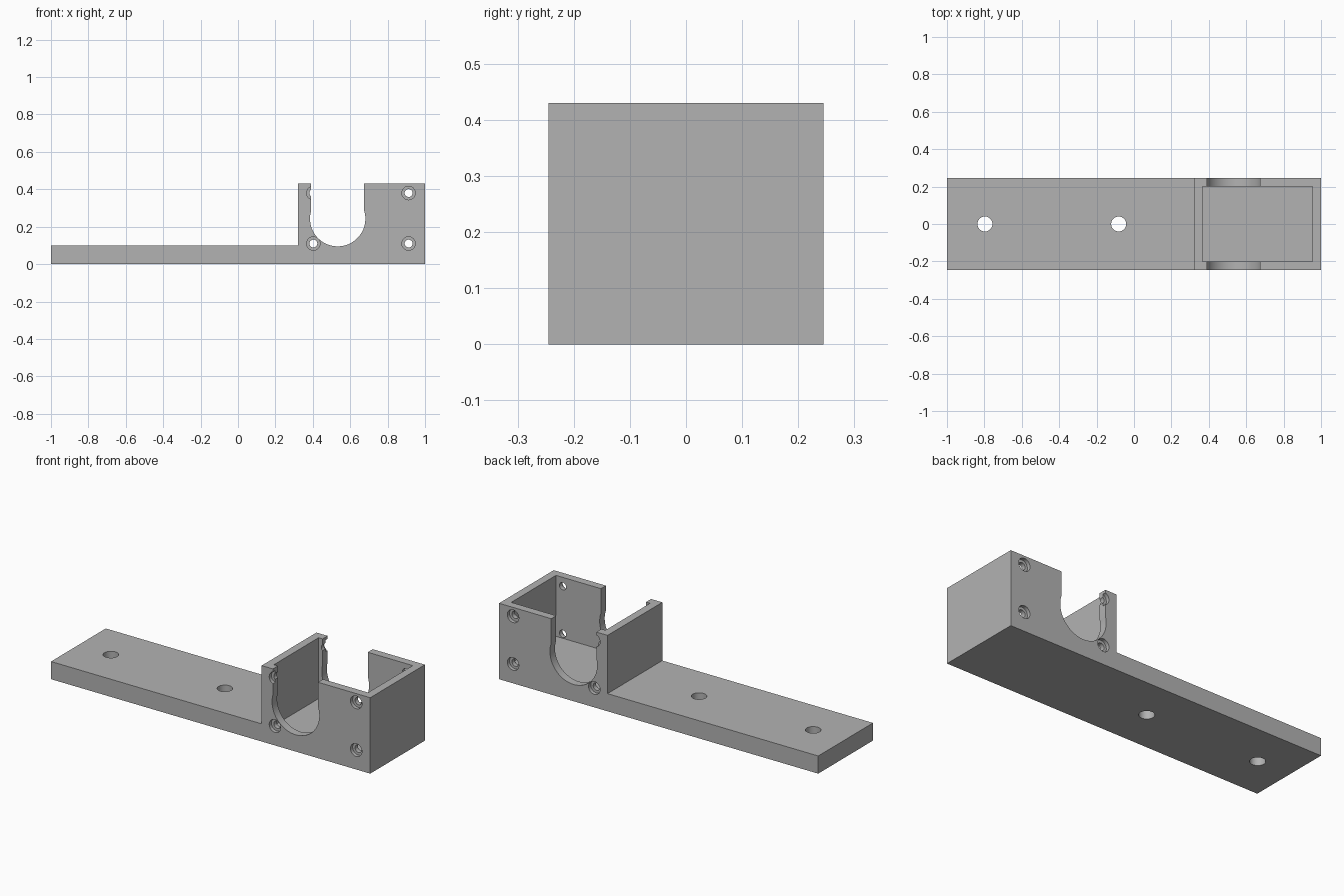
import bpy, bmesh, math
from mathutils import Matrix, Vector

cube = bpy.data.objects.get("Cube")
if cube:
    bpy.data.objects.remove(cube)

HALF_W = 0.245      # half depth of the bracket
INNER_W = 0.2       # half depth of the pocket
TOP = 0.43

grey = bpy.data.materials.new("light grey plastic")
grey.use_nodes = True
colour = (0.45, 0.45, 0.45, 1)
grey.diffuse_color = colour
grey.node_tree.nodes["Principled BSDF"].inputs["Base Color"].default_value = colour


def finish(name, bm):
    bmesh.ops.recalc_face_normals(bm, faces=bm.faces)
    mesh = bpy.data.meshes.new(name)
    bm.to_mesh(mesh)
    bm.free()
    mesh.materials.append(grey)
    obj = bpy.data.objects.new(name, mesh)
    bpy.context.collection.objects.link(obj)
    return obj


def extrude_profile(name, points, y0, y1):
    """Extrude an x-z outline along y."""
    bm = bmesh.new()
    face = bm.faces.new([bm.verts.new((x, y0, z)) for x, z in points])
    out = bmesh.ops.extrude_face_region(bm, geom=[face])
    verts = [v for v in out["geom"] if isinstance(v, bmesh.types.BMVert)]
    bmesh.ops.translate(bm, verts=verts, vec=(0, y1 - y0, 0))
    return finish(name, bm)


def cylinder(name, centre, radius, length, axis):
    bm = bmesh.new()
    turn = Matrix.Rotation(math.pi / 2, 4, 'X') if axis == 'Y' else Matrix()
    bmesh.ops.create_cone(bm, cap_ends=True, segments=48, radius1=radius,
                          radius2=radius, depth=length,
                          matrix=Matrix.Translation(Vector(centre)) @ turn)
    return finish(name, bm)


def rect(x0, x1, z0, z1):
    return [(x0, z0), (x1, z0), (x1, z1), (x0, z1)]


# Long mounting plate with the raised box at one end
bracket = extrude_profile("mounting_bracket", [
    (-1, 0), (1, 0), (1, TOP), (0.32, TOP), (0.32, 0.1), (-1, 0.1)],
    -HALF_W, HALF_W)

# Open pocket inside the box
cutters = [extrude_profile("pocket", rect(0.365, 0.955, 0.085, 0.6),
                           -INNER_W, INNER_W)]

# Round-bottomed slot through both side walls, slightly wider at the round
cx, cz, r = 0.533, 0.243, 0.148
left, right = 0.39, 0.673
start = math.pi - math.asin(math.sqrt(1 - ((cx - left) / r) ** 2))
end = 2 * math.pi + math.acos((right - cx) / r)
arc = [start + (end - start) * i / 64 for i in range(65)]
slot = [(cx + r * math.cos(a), cz + r * math.sin(a)) for a in arc]
slot += [(right, 0.6), (left, 0.6)]
cutters.append(extrude_profile("slot", slot, -0.4, 0.4))

# Counterbored screw holes in the side walls
for x in (0.403, 0.912):
    for z in (0.11, 0.38):
        cutters.append(cylinder("screw_hole", (x, 0, z), 0.021, 0.8, 'Y'))
        for side in (-1, 1):
            cutters.append(cylinder("counterbore", (x, side * HALF_W, z),
                                    0.036, 0.04, 'Y'))

# Mounting holes through the plate
for x in (-0.797, -0.082):
    cutters.append(cylinder("plate_hole", (x, 0, 0.05), 0.04, 0.4, 'Z'))

# Cut everything out of the bracket
bpy.ops.object.select_all(action='DESELECT')
bpy.context.view_layer.objects.active = bracket
bracket.select_set(True)
for cutter in cutters:
    cutter.hide_render = True
    mod = bracket.modifiers.new("cut", 'BOOLEAN')
    mod.operation = 'DIFFERENCE'
    mod.solver = 'EXACT'
    mod.object = cutter
    bpy.ops.object.modifier_apply(modifier=mod.name)
    bpy.data.objects.remove(cutter)

bpy.ops.object.shade_smooth_by_angle(angle=math.radians(30))
